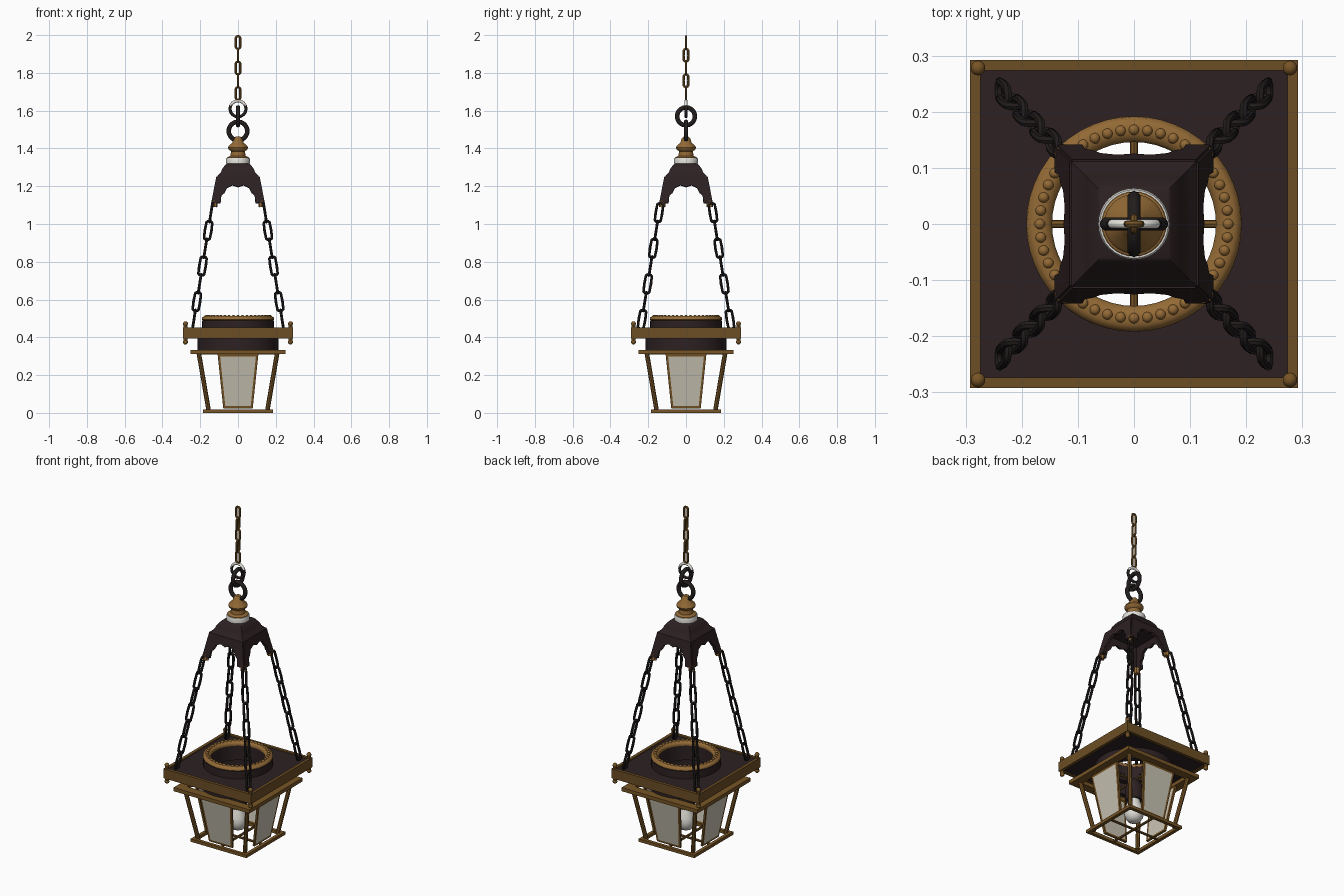
import bpy, bmesh, math
from mathutils import Matrix, Vector

if "Cube" in bpy.data.objects:
    bpy.data.objects.remove(bpy.data.objects["Cube"], do_unlink=True)


def material(name, r, g, b):
    m = bpy.data.materials.new(name)
    m.use_nodes = True
    m.diffuse_color = (r, g, b, 1)
    node = m.node_tree.nodes["Principled BSDF"]
    node.inputs["Base Color"].default_value = (r, g, b, 1)
    node.inputs["Roughness"].default_value = 0.6
    return m


IRON = material("dark iron", .026, .015, .016)
BLACK = material("chain black", .016, .012, .012)
BRONZE = material("bronze", .29, .143, .036)
OLD = material("aged bronze", .185, .09, .019)
RIM = material("dark bronze", .15, .075, .017)
SILVER = material("worn silver", .78, .76, .71)
GLASS = material("frosted glass", .58, .545, .45)
BULB = material("bulb white", .75, .73, .68)


def finish(name, bm, *mats):
    bmesh.ops.recalc_face_normals(bm, faces=bm.faces)
    me = bpy.data.meshes.new(name)
    bm.to_mesh(me)
    bm.free()
    ob = bpy.data.objects.new(name, me)
    bpy.context.collection.objects.link(ob)
    for m in mats:
        me.materials.append(m)
    bpy.ops.object.select_all(action='DESELECT')
    ob.select_set(True)
    bpy.context.view_layer.objects.active = ob
    bpy.ops.object.shade_smooth_by_angle(angle=math.radians(40))
    return ob


def skin(bm, rows, closed):
    """Join rows of points, each a closed loop, into a surface."""
    rows = [[bm.verts.new(p) for p in row] for row in rows]
    n = len(rows[0])
    for k in range(len(rows) if closed else len(rows) - 1):
        a, b = rows[k], rows[(k + 1) % len(rows)]
        for i in range(n):
            j = (i + 1) % n
            bm.faces.new((a[i], a[j], b[j], b[i]))
    if not closed:
        bm.faces.new(rows[0])
        bm.faces.new(rows[-1])


def loft(name, mat, profile, closed=False, n=48):
    """Profile entries: (size, height) for circles, (size, height, 's') for squares."""
    rows = []
    for size, z, *square in profile:
        row = []
        for i in range(n):
            a = math.tau * i / n
            c, s = math.cos(a), math.sin(a)
            r = size / max(abs(c), abs(s)) if square else size
            row.append((r * c, r * s, z))
        rows.append(row)
    bm = bmesh.new()
    skin(bm, rows, closed)
    return finish(name, bm, mat)


def square_frame(name, mat, outer, inner, z0, z1):
    return loft(name, mat, [(outer, z0, 's'), (outer, z1, 's'),
                            (inner, z1, 's'), (inner, z0, 's')], True, 8)


def tube(name, mat, outer, inner, z0, z1):
    return loft(name, mat, [(outer, z0), (outer, z1), (inner, z1), (inner, z0)], True)


def link(bm, centre, along, side, radius, wire, stretch, n=14, m=7):
    """Add one ring or oblong chain link."""
    along = Vector(along).normalized()
    side = Vector(side)
    side = (side - along * side.dot(along)).normalized()
    normal = along.cross(side)
    rows = []
    for i in range(n):
        a = math.tau * i / n
        out = along * math.sin(a) + side * math.cos(a)
        s = math.sin(a)
        shift = 0 if abs(s) < .01 else math.copysign(stretch, s)
        mid = Vector(centre) + out * radius + along * shift
        rows.append([mid + out * wire * math.cos(math.tau * j / m)
                     + normal * wire * math.sin(math.tau * j / m) for j in range(m)])
    skin(bm, rows, True)


def chain(name, mat, start, end, count, sides, *dims):
    bm = bmesh.new()
    start, end = Vector(start), Vector(end)
    for i in range(count):
        link(bm, start.lerp(end, i / (count - 1)), end - start, sides[i % 2], *dims)
    return finish(name, bm, mat)


def bar(name, mat, p, q, r, n=8):
    p, q = Vector(p), Vector(q)
    d = q - p
    bm = bmesh.new()
    m = Matrix.Translation((p + q) / 2) @ d.to_track_quat('Z', 'Y').to_matrix().to_4x4()
    bmesh.ops.create_cone(bm, cap_ends=True, segments=n, radius1=r, radius2=r,
                          depth=d.length, matrix=m)
    return finish(name, bm, mat)


def balls(name, mat, points, r):
    bm = bmesh.new()
    for p in points:
        bmesh.ops.create_icosphere(bm, subdivisions=2, radius=r, matrix=Matrix.Translation(p))
    return finish(name, bm, mat)


def sheet(name, points, turn, thickness, rim, *mats):
    """Flat plate turned to one of four sides, with an optional framed edge."""
    bm = bmesh.new()
    f = bm.faces.new([bm.verts.new(p) for p in points])
    f.normal_update()
    if rim:
        border = bmesh.ops.inset_region(bm, faces=[f], thickness=rim,
                                        use_boundary=True, use_even_offset=True)
        f.material_index = 1
        for g in border["faces"]:
            g.material_index = 0
    bmesh.ops.rotate(bm, verts=bm.verts, matrix=Matrix.Rotation(turn * math.pi / 2, 3, 'Z'))
    ob = finish(name, bm, *mats)
    ob.data.shade_flat()
    mod = ob.modifiers.new("thickness", 'SOLIDIFY')
    mod.thickness, mod.offset = thickness, 0


CORNERS = [(x, y) for x in (-1, 1) for y in (-1, 1)]
X, Y, Z = (1, 0, 0), (0, 1, 0), (0, 0, 1)

# Lower cage
square_frame("bottom_frame", OLD, .185, .165, 0, .018)
bar("bottom_cross_x", OLD, (-.17, 0, .009), (.17, 0, .009), .007)
bar("bottom_cross_y", OLD, (0, -.17, .009), (0, .17, .009), .007)
square_frame("cage_top_frame", OLD, .252, .2, .312, .334)
for x, y in CORNERS:
    bar("cage_bar", OLD, (x * .155, y * .155, .01), (x * .208, y * .208, .32), .012)

# Framed glass panels
for k in range(4):
    sheet("glass_panel", [(-.078, -.158, .025), (.078, -.158, .025),
                          (.108, -.208, .312), (-.108, -.208, .312)], k, .012, .012, OLD, GLASS)

# Lamp bulb and holder
loft("bulb", BULB, [(.012, .055), (.034, .063), (.049, .085), (.054, .11),
                    (.05, .14), (.038, .17), (.03, .2)], n=24)
loft("bulb_holder", IRON, [(.042, .19), (.05, .2), (.05, .27), (.035, .3), (.02, .32)], n=24)
bar("holder_arm_x", OLD, (-.21, 0, .315), (.21, 0, .315), .007)
bar("holder_arm_y", OLD, (0, -.21, .315), (0, .21, .315), .007)

# Canopy plate with its round opening
tube("lower_collar", IRON, .215, .185, .334, .4)
loft("canopy_plate", IRON, [(.28, .4, 's'), (.28, .445, 's'), (.15, .445), (.15, .4)], True)
square_frame("canopy_rim", RIM, .292, .274, .395, .452)
tube("upper_collar", IRON, .19, .148, .44, .49)
loft("collar_ring", BRONZE, [(.183, .488), (.192, .495), (.19, .504), (.18, .512),
                             (.162, .512), (.15, .505), (.146, .497), (.147, .488)], True)
balls("collar_beads", BRONZE, [(.168 * math.cos(i * math.tau / 44),
                                .168 * math.sin(i * math.tau / 44), .509)
                               for i in range(44)], .01)
for x, y in CORNERS:
    bar("corner_pin", OLD, (x * .278, y * .278, .375), (x * .278, y * .278, .472), .011)
    balls("corner_knobs", OLD, [(x * .278, y * .278, z) for z in (.375, .472)], .0135)

# Suspension chains
for x, y in CORNERS:
    chain("corner_chain", BLACK, (x * .233, y * .233, .495), (x * .143, y * .143, 1.06),
          7, (Y, X), .017, .0075, .034)

# Crown: stepped roof with four arched aprons forming corner legs
loft("crown_roof", IRON, [(.108, 1.235, 's'), (.112, 1.25, 's'), (.09, 1.275, 's'),
                          (.085, 1.29, 's'), (.066, 1.315, 's'), (.06, 1.32, 's')], n=8)
half = [(.11, 1.25), (.137, 1.11), (.092, 1.11), (.088, 1.15), (.072, 1.165),
        (.06, 1.19), (.03, 1.205)]
outline = half + [(0, 1.195)] + [(-u, z) for u, z in reversed(half)]
for k in range(4):
    sheet("crown_apron", [(u, -.107 - (1.25 - z) * .193, z) for u, z in outline],
          k, .016, 0, IRON)
for x, y in CORNERS:
    bar("crown_tip", BRONZE, (x * .124, y * .124, 1.125), (x * .126, y * .126, 1.09), .017)
balls("crown_boss", BRONZE, [(0, 0, 1.225)], .022)

# Turned finial
loft("finial_base", SILVER, [(.056, 1.315), (.063, 1.32), (.064, 1.34), (.061, 1.35)], n=32)
loft("finial", BRONZE, [(.059, 1.345), (.057, 1.353), (.04, 1.361), (.037, 1.385), (.05, 1.395),
                        (.053, 1.405), (.048, 1.415), (.03, 1.43), (.024, 1.45),
                        (.014, 1.462)], n=32)

# Hanging rings, the topmost one worn bright at its top
for name, mat, z, side, r, wire in (("lower_ring", BLACK, 1.492, X, .049, .012),
                                    ("middle_ring", BLACK, 1.57, Y, .047, .012),
                                    ("upper_ring", SILVER, 1.61, X, .042, .008)):
    bm = bmesh.new()
    link(bm, (0, 0, z), Z, side, r, wire, 0, 32, 10)
    ob = finish(name, bm, mat, BLACK)
    if mat is SILVER:
        for p in ob.data.polygons:
            p.material_index = int(p.center.z < 1.628)

# Ceiling chain
chain("ceiling_chain", OLD, (0, 0, 1.961), (0, 0, 1.691), 5, (X, Y), .0125, .0065, .02)
